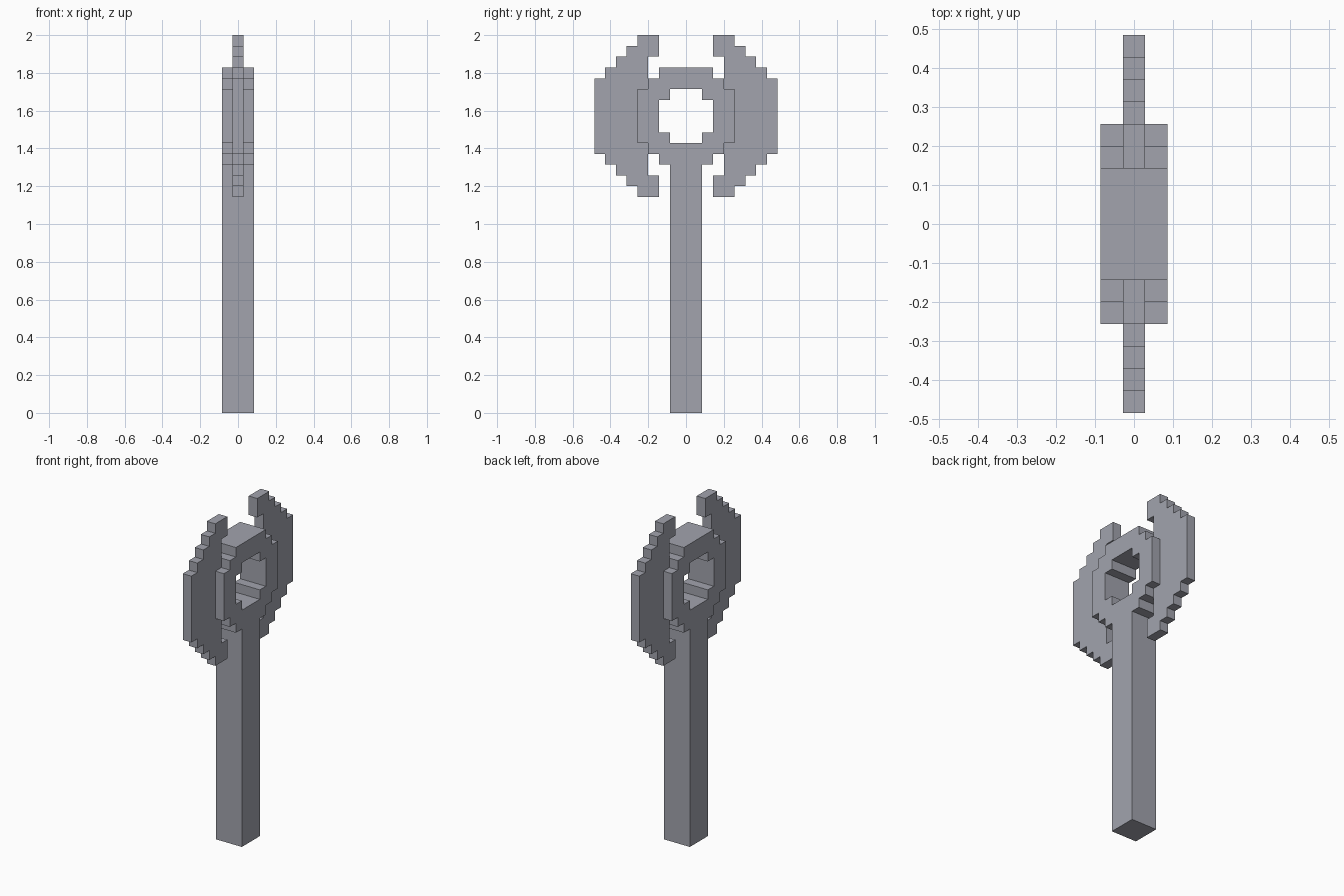
import bpy
import bmesh

U = 2 / 35          # edge length of one block
MID = 27.5          # height of the head centre, in blocks

cube = bpy.data.objects.get("Cube")
if cube:
    bpy.data.objects.remove(cube, do_unlink=True)

steel = bpy.data.materials.new("light_grey_steel")
steel.use_nodes = True
steel.diffuse_color = (0.36, 0.37, 0.42, 1)
steel.node_tree.nodes["Principled BSDF"].inputs["Base Color"].default_value = steel.diffuse_color


def mirrored(points, axis):
    """Continue an outline with its reversed mirror image."""
    flip = [(-y, z) if axis == "y" else (y, -z) for y, z in reversed(points)]
    return points + [p for p in flip if p not in points]


def slab(name, loops, blocks_thick):
    """Fill outlines in the YZ plane (later loops are holes) and thicken along x."""
    bm = bmesh.new()
    for loop in loops:
        verts = [bm.verts.new((0, y * U, (MID + z) * U)) for y, z in loop]
        for a, b in zip(verts, verts[1:] + verts[:1]):
            bm.edges.new((a, b))
    bmesh.ops.triangle_fill(bm, edges=bm.edges[:], use_beauty=True, normal=(1, 0, 0))
    bmesh.ops.recalc_face_normals(bm, faces=bm.faces[:])
    mesh = bpy.data.meshes.new(name)
    bm.to_mesh(mesh)
    bm.free()
    mesh.materials.append(steel)
    obj = bpy.data.objects.new(name, mesh)
    bpy.context.collection.objects.link(obj)
    solid = obj.modifiers.new("thickness", "SOLIDIFY")
    solid.thickness = blocks_thick * U
    solid.offset = 0


def ring_outline(quarter):
    return mirrored(mirrored(quarter, "y"), "z")


# Square handle
bpy.ops.mesh.primitive_cube_add(size=1, location=(0, 0, 11.5 * U))
handle = bpy.context.object
handle.name = "handle"
handle.scale = (3 * U, 3 * U, 23 * U)
handle.data.materials.append(steel)

# Stepped ring at the centre of the head
outer = ring_outline([(4.5, 2.5), (3.5, 2.5), (3.5, 3.5), (2.5, 3.5), (2.5, 4.5)])
hole = ring_outline([(2.5, 1.5), (1.5, 1.5), (1.5, 2.5)])
slab("head_ring", [outer, hole], 3)

# Stepped blades: staircase outer edge, hooked tips, one on each side
edge = [(8.5, 3.5)]
for step in range(4):
    y, z = edge[-1]
    edge += [(y - 1, z), (y - 1, z + 1)]
edge[-1:] = [(4.5, 7.5), (2.5, 7.5), (2.5, 5.5), (3.5, 5.5)]
blade = mirrored(edge, "z")
for name, side in (("left_blade", 1), ("right_blade", -1)):
    slab(name, [[(side * y, z) for y, z in blade]], 1)
